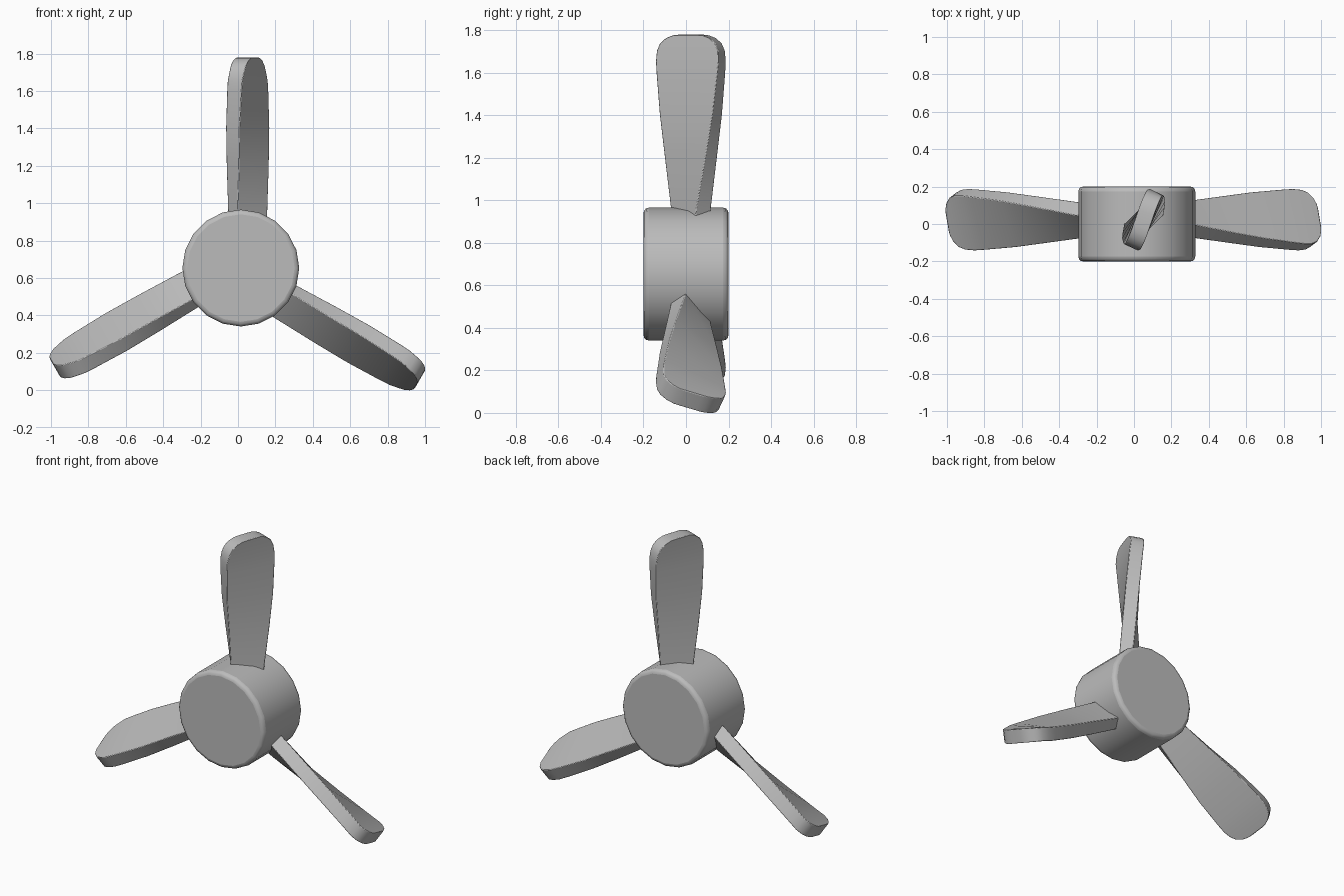
import bpy, bmesh
from math import radians, sin, cos
from mathutils import Matrix, Vector

cube = bpy.data.objects.get("Cube")
if cube:
    bpy.data.objects.remove(cube, do_unlink=True)

HUB = Vector((0.015, 0, 0.653))

grey = bpy.data.materials.new("grey")
grey.use_nodes = True
grey.diffuse_color = (0.5, 0.5, 0.5, 1)
grey.node_tree.nodes["Principled BSDF"].inputs["Base Color"].default_value = (0.5, 0.5, 0.5, 1)


def finish(bm, name, bevel, segments):
    """Turn a bmesh into a bevelled, smooth-shaded object."""
    bmesh.ops.recalc_face_normals(bm, faces=bm.faces)
    mesh = bpy.data.meshes.new(name)
    bm.to_mesh(mesh)
    bm.free()
    obj = bpy.data.objects.new(name, mesh)
    bpy.context.collection.objects.link(obj)
    mesh.materials.append(grey)
    mod = obj.modifiers.new("soft edges", 'BEVEL')
    mod.width, mod.segments = bevel, segments
    mod.limit_method, mod.angle_limit = 'ANGLE', radians(50)
    bpy.ops.object.select_all(action='DESELECT')
    obj.select_set(True)
    bpy.context.view_layer.objects.active = obj
    bpy.ops.object.shade_smooth_by_angle(angle=radians(40))
    return obj


# Hub: a short drum along y
bm = bmesh.new()
bmesh.ops.create_cone(bm, cap_ends=True, segments=20, radius1=0.3125, radius2=0.3125, depth=0.4,
                      matrix=Matrix.Translation(HUB) @ Matrix.Rotation(radians(90), 4, 'X'))
finish(bm, "hub", 0.025, 3)

# Blade sections from root to tip: distance from hub axis, chord, pitch in degrees
SECTIONS = [(0.2, 0.185, 56), (0.31, 0.2, 53), (0.55, 0.25, 40), (0.75, 0.295, 33),
            (0.94, 0.32, 27), (1.0, 0.325, 25), (1.05, 0.312, 22), (1.085, 0.28, 21),
            (1.11, 0.22, 20), (1.123, 0.15, 19), (1.127, 0.08, 19)]
THICK = 0.087
OFFSET = Vector((0.037, 0.023, 0))


def blade(name, turn):
    bm = bmesh.new()
    place = Matrix.Translation(HUB) @ Matrix.Rotation(radians(turn), 4, 'Y')
    rings = []
    for dist, chord, pitch in SECTIONS:
        a = radians(pitch)
        along = Vector((sin(a), cos(a), 0)) * chord / 2
        across = Vector((cos(a), -sin(a), 0)) * THICK / 2
        mid = OFFSET + Vector((0, 0, dist))
        rings.append([bm.verts.new(place @ (mid + along * u + across * v))
                      for u, v in ((-1, -1), (1, -1), (1, 1), (-1, 1))])
    for low, high in zip(rings, rings[1:]):
        for i in range(4):
            j = (i + 1) % 4
            bm.faces.new((low[i], low[j], high[j], high[i]))
    bm.faces.new(rings[0])
    bm.faces.new(rings[-1])
    finish(bm, name, 0.006, 2)


for name, turn in (("blade_top", 0), ("blade_left", 120), ("blade_right", 240)):
    blade(name, turn)
